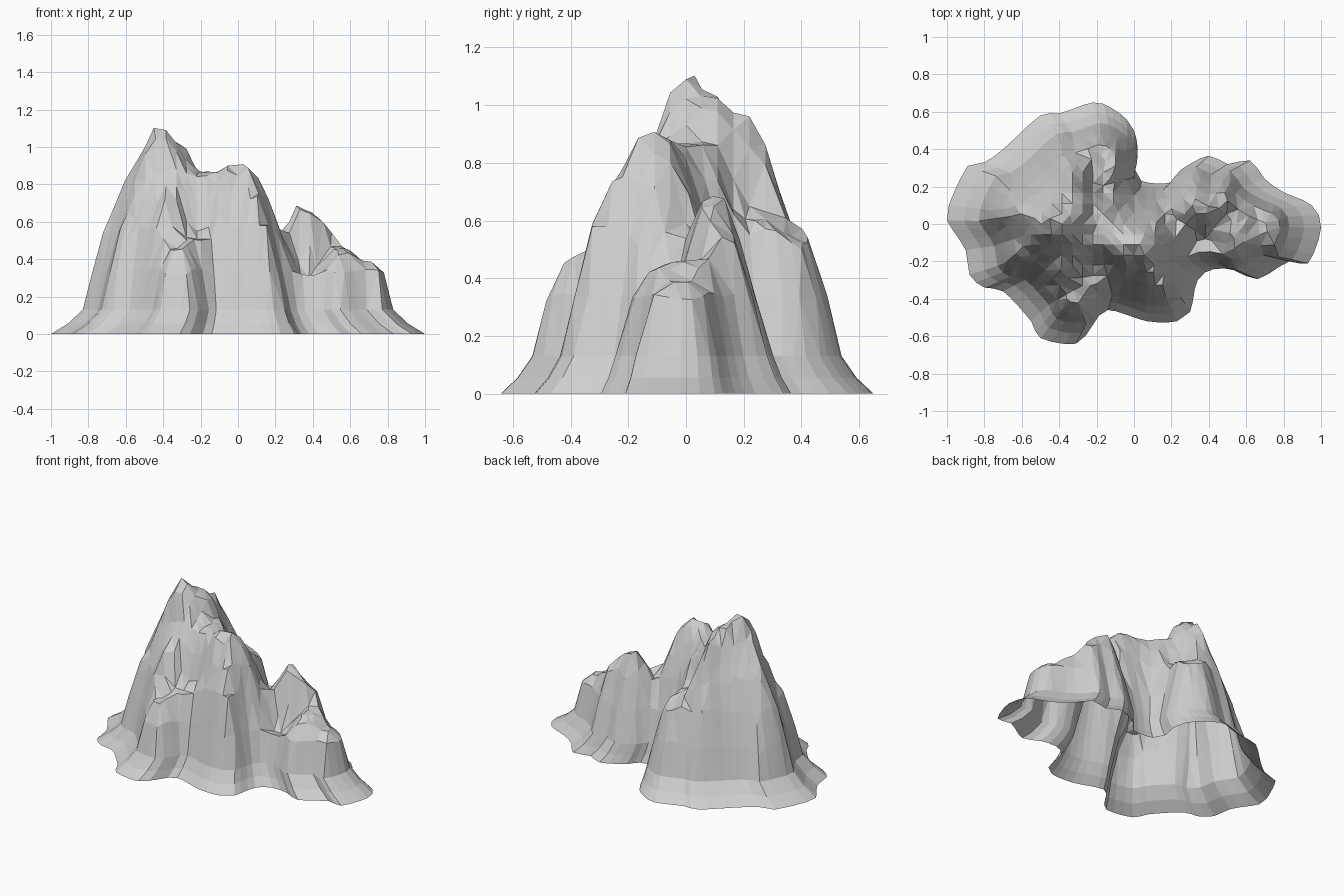
import bpy
from mathutils import Vector, noise
from mathutils.geometry import delaunay_2d_cdt, intersect_point_line

if "Cube" in bpy.data.objects:
    bpy.data.objects.remove(bpy.data.objects["Cube"])

# Footprint of the mountain, clockwise from its right end
FOOTPRINT = [
    (-1, .02), (-.99, .1), (-.93, .24), (-.89, .31), (-.8, .33), (-.7, .4),
    (-.5, .58), (-.4, .59), (-.22, .65), (-.12, .62), (-.04, .56), (0, .5),
    (.02, .4), (0, .3), (.04, .23), (.19, .22), (.25, .29), (.4, .365),
    (.5, .32), (.62, .34), (.7, .24), (.8, .17), (.95, .1), (1, -.02),
    (.93, -.21), (.83, -.2), (.66, -.295), (.55, -.25), (.43, -.24),
    (.34, -.3), (.3, -.47), (.23, -.52), (.07, -.52), (-.14, -.46),
    (-.22, -.54), (-.31, -.64), (-.5, -.61), (-.55, -.52), (-.7, -.36),
    (-.8, -.34), (-.88, -.27), (-.9, -.14),
]

# Summits, shoulders and gullies: x, y, height
CREST = [
    (-.45, .03, 1.19), (-.53, .03, 1.07), (-.34, .05, 1.02), (-.4, .2, .97),
    (-.2, 0, .86), (.03, -.11, .92), (.08, .02, .8), (-.45, -.2, .79),
    (-.36, -.4, .45), (-.2, -.32, .5), (.32, .1, .69), (.39, .09, .65),
    (.38, -.08, .3), (.52, .02, .46), (.7, 0, .39), (-.1, .4, .52),
    (-.13, .24, .6), (-.7, 0, .63), (-.6, .1, .78), (-.6, -.2, .58),
    (.21, .05, .5),
]

# Apron: footprint scale and height.  Cliff: distance above the apron, height
APRON = [(1, 0), (.91, .055), (.83, .13)]
CLIFF = [(0, .13), (.05, .34), (.12, .6), (.2, .8), (.25, .93), (.38, 1.28)]


def resample(points, step):
    """Round the footprint and split it so the cliffs get narrow facets."""
    result = []
    n = len(points)
    for k in range(n):
        a, b, c, d = (Vector(points[(k + m) % n]) for m in (-1, 0, 1, 2))
        count = max(1, round((c - b).length / step))
        for i in range(count):
            t = i / count
            bend = (c - a) * (1 - t) - (d - b) * t - (c - b) * (1 - 2 * t) * 2
            result.append(b.lerp(c, t) + bend * t * (1 - t) / 2)
    return result


def inside(p):
    hit = False
    for a, b in zip(ledge, ledge[1:] + ledge[:1]):
        if (a.y > p.y) != (b.y > p.y):
            if p.x < a.x + (p.y - a.y) * (b.x - a.x) / (b.y - a.y):
                hit = not hit
    return hit


def ledge_distance(p):
    best = min((p - a).length for a in ledge)
    for a, b in zip(ledge, ledge[1:] + ledge[:1]):
        q, t = intersect_point_line(p, a, b)
        if 0 < t < 1:
            best = min(best, (p - q.to_2d()).length)
    return best


def cliff_height(d):
    for (d0, z0), (d1, z1) in zip(CLIFF, CLIFF[1:]):
        if d <= d1:
            return z0 + (z1 - z0) * (d - d0) / (d1 - d0)
    return CLIFF[-1][1]


def height(p):
    """Lower of the cliff profile and the blended crest surface."""
    total = crest = 0
    for x, y, z in CREST:
        w = 1 / ((p - Vector((x, y))).length_squared + .001) ** 2
        total += w
        crest += w * z
    rough = noise.noise(Vector((p.x * 9, p.y * 9, .5)))
    cliff = cliff_height(ledge_distance(p) * (1 + .12 * rough))
    return min(cliff, crest / total * (1 + .02 * rough))


def build(name, verts, faces):
    mesh = bpy.data.meshes.new(name)
    mesh.from_pydata(verts, [], faces)
    if sum(f.normal.z for f in mesh.polygons) < 0:
        mesh.flip_normals()
    mesh.materials.append(rock)
    bpy.context.collection.objects.link(bpy.data.objects.new(name, mesh))


# Pale grey rock
rock = bpy.data.materials.new("pale grey rock")
rock.use_nodes = True
rock.diffuse_color = (.62, .62, .62, 1)
shader = rock.node_tree.nodes["Principled BSDF"]
shader.inputs["Base Color"].default_value = rock.diffuse_color

# Flared apron around the foot
outline = resample(FOOTPRINT, .06)
n = len(outline)
build("foot_apron",
      [(p.x * s, p.y * s, z) for s, z in APRON for p in outline],
      [(r * n + i, r * n + (i + 1) % n, (r + 1) * n + (i + 1) % n, (r + 1) * n + i)
       for r in range(len(APRON) - 1) for i in range(n)])

# Rings of points that follow the apron's top ledge up the cliffs
ledge = [p * APRON[-1][0] for p in outline]
points = list(ledge)
for offset in (.05, .11, .17):
    for i, p in enumerate(ledge):
        along = (ledge[(i + 1) % n] - ledge[i - 1]).normalized()
        q = p + Vector((along.y, -along.x)) * offset
        clear = all((q - r).length > .03 for r in points)
        if clear and inside(q) and ledge_distance(q) > offset - .02:
            points.append(q)

# Summit points, then a regular grid over the upper slopes
points += [Vector(c[:2]) for c in CREST]
step = .055
for i in range(-18, 19):
    for j in range(-12, 13):
        q = Vector((i, j)) * step
        if inside(q) and ledge_distance(q) > .1:
            if all((q - r).length > .035 for r in points):
                points.append(q)

# Triangulate the upper mountain and lift it into an open shell
flat, _, faces, *_ = delaunay_2d_cdt(points, [], [list(range(n))], 1, .0001)
build("cliffs_and_summits", [(p.x, p.y, height(p)) for p in flat], faces)
